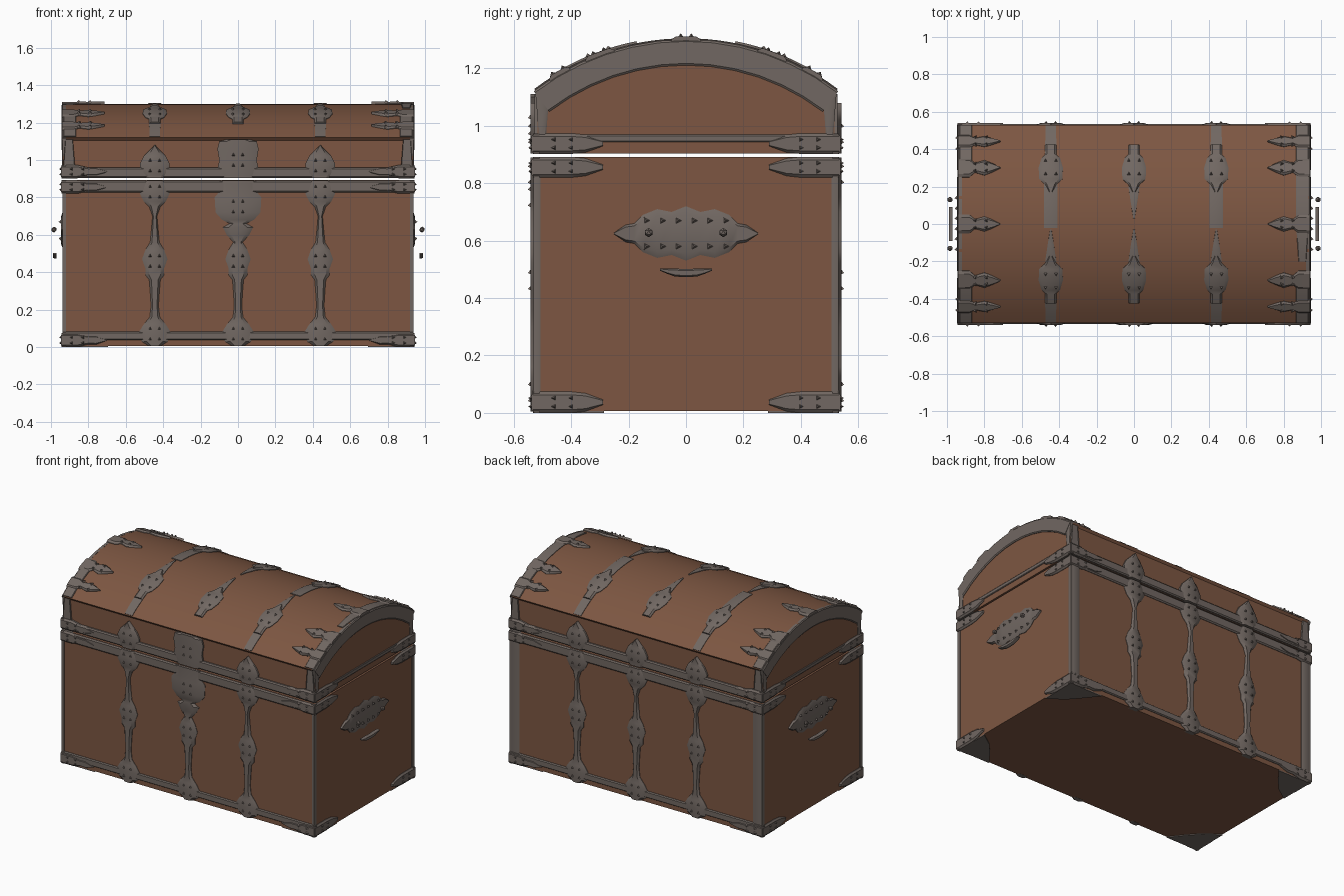
import bpy, bmesh, math
from mathutils import Vector

if "Cube" in bpy.data.objects:
    bpy.data.objects.remove(bpy.data.objects["Cube"])

def material(name, rgb):
    m = bpy.data.materials.new(name)
    m.diffuse_color = (*rgb, 1)
    m.use_nodes = True
    m.node_tree.nodes["Principled BSDF"].inputs["Base Color"].default_value = m.diffuse_color
    return m

WOOD = material("brown wood", (0.205, 0.094, 0.054))
METAL = material("grey metal", (0.165, 0.137, 0.122))
X, Y, R, ZC, TMAX = 0.935, 0.525, 0.87, 0.43, 0.655

def finish(name, bm, mat, smooth=True):
    bmesh.ops.recalc_face_normals(bm, faces=bm.faces)
    me = bpy.data.meshes.new(name)
    bm.to_mesh(me)
    bm.free()
    ob = bpy.data.objects.new(name, me)
    bpy.context.collection.objects.link(ob)
    me.materials.append(mat)
    if smooth:
        bpy.context.view_layer.objects.active = ob
        ob.select_set(True)
        bpy.ops.object.shade_smooth_by_angle(angle=math.radians(30))
        ob.select_set(False)
    return ob

# Surface placers: (across, along, height above surface) -> point
def wall(s, cx=0):                      # front (s=-1) / back (s=1), along z
    return lambda a, v, h: Vector((cx + a, s * (Y + h), v))
def wall_h(s, sx, z):                   # front / back, along x
    return lambda a, v, h: Vector((sx * v, s * (Y + h), z + a))
def end_h(s, sy, z):                    # ends, along y
    return lambda a, v, h: Vector((s * (X + h), sy * v, z + a))
def end_v(s, y):                        # ends, along z
    return lambda a, v, h: Vector((s * (X + h), y + a, v))
def arch(cx, s=1):                      # lid arch, v = y position
    def f(a, v, h):
        t = math.asin(max(-0.6092, min(0.6092, s * v / R)))
        return Vector((cx + a, (R + h) * math.sin(t), ZC + (R + h) * math.cos(t)))
    return f
def arch_h(sx, y):                      # lid arch, along x
    return lambda a, v, h: arch(sx * v)(0, y + a, h)
def rim(s):                             # arched edge on lid ends, v = angle
    def f(a, v, h):
        r = 0.826 + a
        return Vector((s * (X + h), r * math.sin(v), ZC + r * math.cos(v)))
    return f

def ribbon(bm, place, rows, h=0.012, step=0.08, inner=0.7, depth=0.015):
    """Closed raised plate; rows are (position, half width)."""
    pts = [rows[0]]
    for (v0, w0), (v1, w1) in zip(rows, rows[1:]):
        n = max(1, math.ceil(abs(v1 - v0) / step))
        pts += [(v0 + (v1 - v0) * i / n, w0 + (w1 - w0) * i / n) for i in range(1, n + 1)]
    rings = []
    for v, w in pts:
        w = max(w, 0.002)
        sec = [(-w, -depth), (-w, 0.003), (-w * inner, h), (w * inner, h), (w, 0.003), (w, -depth)]
        rings.append([bm.verts.new(place(a, v, k)) for a, k in sec])
    for p, q in zip(rings, rings[1:]):
        for i in range(6):
            j = (i + 1) % 6
            bm.faces.new((p[i], p[j], q[j], q[i]))
    bm.faces.new(rings[0])
    bm.faces.new(rings[-1])

def studs(bm, place, v, dv, da, h=0.012):
    """Four small three-sided spikes around a point."""
    for a, b in ((da, dv), (-da, dv), (da, -dv), (-da, -dv)):
        base = [bm.verts.new(place(a + 0.014 * math.cos(k), v + b + 0.016 * math.sin(k), h - 0.003))
                for k in (math.pi / 2, math.pi * 7 / 6, math.pi * 11 / 6)]
        tip = bm.verts.new(place(a, v + b, h + 0.012))
        bm.faces.new(base)
        for i in range(3):
            bm.faces.new((base[i], base[(i + 1) % 3], tip))

# Wooden box and domed lid
def prism(name, outline):
    bm = bmesh.new()
    f = bm.faces.new([bm.verts.new((-X, y, z)) for y, z in outline])
    ex = bmesh.ops.extrude_face_region(bm, geom=[f])
    bmesh.ops.translate(bm, vec=(2 * X, 0, 0),
                        verts=[g for g in ex["geom"] if isinstance(g, bmesh.types.BMVert)])
    return finish(name, bm, WOOD)

prism("box", [(-Y, 0.006), (Y, 0.006), (Y, 0.892), (-Y, 0.892)])
dome = [(R * math.sin(t), ZC + R * math.cos(t))
        for t in (TMAX - 2 * TMAX * i / 16 for i in range(17))]
prism("lid", [(-0.517, 0.903), (0.517, 0.903), (0.517, 1.105)] + dome + [(-0.517, 1.105)])

# Horizontal bands on front and back, thin strips on the ends
bm = bmesh.new()
for s in (-1, 1):
    for z, w in ((0.06, 0.022), (0.858, 0.032), (0.932, 0.028)):
        ribbon(bm, wall_h(s, 1, z), [(-X, w), (X, w)], 0.01, 3, 0.75)
    ribbon(bm, end_h(s, 1, 0.956), [(-Y, 0.013), (Y, 0.013)], 0.006, 3)
finish("bands", bm, METAL)

# Vertical corner edging: wide on the back, narrow on the ends
bm = bmesh.new()
for s in (-1, 1):
    ribbon(bm, wall(1, s * 0.903), [(0.01, 0.034), (0.89, 0.034)], 0.007, 3)
    for t in (-1, 1):
        ribbon(bm, end_v(s, t * 0.519), [(0.01, 0.012), (0.89, 0.012)], 0.004, 3)
finish("corner_edging", bm, METAL)

# Pointed corner brackets around the box and lid
bm = bmesh.new()
for s in (-1, 1):
    for t in (-1, 1):
        for z, w in ((0.037, 0.037), (0.856, 0.036), (0.938, 0.036)):
            ribbon(bm, wall_h(s, t, z), [(X + 0.008, w), (0.86, w), (0.80, w * 0.6), (0.76, w * 0.65), (0.70, 0)], 0.014)
            ribbon(bm, end_h(s, t, z), [(Y + 0.008, w), (0.40, w), (0.35, w * 0.85), (0.29, w * 0.25)], 0.012)
            studs(bm, wall_h(s, t, z), 0.86, 0.03, w * 0.4)
            studs(bm, end_h(s, t, z), 0.43, 0.03, w * 0.4, 0.009)
        # upright plates at the lid corners
        ribbon(bm, wall(s, t * 0.903), [(0.96, 0.032), (1.11, 0.02)], 0.0, 1, 0.9)
        ribbon(bm, end_v(s, t * 0.50), [(0.96, 0.012), (1.06, 0.02), (1.12, 0.025)], 0.006)
finish("corner_brackets", bm, METAL)

# Patches under the bottom corners
bm = bmesh.new()
for s in (-1, 1):
    for t in (-1, 1):
        out = [(X, Y), (X - 0.24, Y), (X - 0.17, Y - 0.09), (X - 0.1, Y - 0.17), (X, Y - 0.24)]
        f = bm.faces.new([bm.verts.new((s * x, t * y, 0.0)) for x, y in out])
        ex = bmesh.ops.extrude_face_region(bm, geom=[f])
        bmesh.ops.translate(bm, vec=(0, 0, 0.008),
                            verts=[g for g in ex["geom"] if isinstance(g, bmesh.types.BMVert)])
finish("bottom_patches", bm, METAL, False)

# Ornamental columns on front and back
foot = [(0.005, 0.03), (0.03, 0.07), (0.08, 0.085), (0.12, 0.06), (0.16, 0.027), (0.22, 0.02),
        (0.30, 0.025), (0.36, 0.03), (0.385, 0.05), (0.42, 0.05), (0.47, 0.068), (0.52, 0.05), (0.56, 0.025)]
neck = [(0.63, 0.018), (0.70, 0.012), (0.75, 0.03), (0.78, 0.06), (0.82, 0.08), (0.86, 0.07), (0.89, 0.05)]
lock = [(0.60, 0.06), (0.64, 0.08), (0.66, 0.045), (0.68, 0.085), (0.72, 0.12), (0.80, 0.125), (0.83, 0.1), (0.89, 0.1)]
crown = [(0.903, 0.05), (0.93, 0.075), (0.98, 0.08), (1.02, 0.06), (1.06, 0.02), (1.08, 0)]
hasp = [(0.903, 0.09), (0.95, 0.11), (1.0, 0.1), (1.06, 0.11), (1.10, 0.1), (1.11, 0.06)]
bm = bmesh.new()
for s in (-1, 1):
    for cx in (-0.445, 0, 0.44):
        p = wall(s, cx)
        mid = cx == 0 and s == -1
        ribbon(bm, p, foot + (lock if mid else neck), 0.016, inner=0.6)
        ribbon(bm, p, hasp if mid else crown, 0.016, inner=0.6)
        for z in (0.07, 0.46, 0.75 if mid else 0.83, 1.0 if mid else 0.97):
            studs(bm, p, z, 0.028, 0.025, 0.014)
finish("columns", bm, METAL)

# Straps and ornaments over the lid
badge = [(0.17, 0.008), (0.21, 0.03), (0.24, 0.062), (0.30, 0.065), (0.35, 0.05), (0.37, 0.03), (0.42, 0.03)]
spike = [(0.03, 0.004), (0.10, 0.015), (0.20, 0.03)]
strip = [(-0.02, 0.036), (0.2, 0.036), (0.42, 0.03)]
bm = bmesh.new()
for s in (-1, 1):
    for cx in (-0.445, 0, 0.44):
        p = arch(cx, s)
        ribbon(bm, p, badge, 0.012, 0.04)
        ribbon(bm, p, spike if cx == 0 or s == -1 else strip, 0.004, 0.04, 0.9)
        if cx:
            ribbon(bm, p, [(0.42, 0.03), (0.525, 0.028)], 0.003, 0.04, 0.9)
        studs(bm, p, 0.30, 0.035, 0.028, 0.01)
finish("lid_straps", bm, METAL)

# Lid end trim: arched rims, pointed ornaments and edge strips
bm = bmesh.new()
for s in (-1, 1):
    ribbon(bm, rim(s), [(-TMAX, 0.045), (TMAX, 0.045)], 0.008, 0.11, 0.85)
    for y in (-0.44, -0.3, 0, 0.3, 0.44):
        w = 0.05 if abs(y) != 0.44 else 0.035
        p = arch_h(s, y)
        ribbon(bm, p, [(X + 0.006, w), (0.88, w), (0.85, w * 0.5), (0.80, w * 0.8), (0.76, w * 0.5), (0.715, 0)], 0.012)
        studs(bm, p, 0.82, 0.03, 0.018, 0.01)
    ribbon(bm, arch_h(s, 0), [(X, 0.02), (0.92, 0.02)], 0.01)
    for t in (-1, 1):
        ribbon(bm, arch(s * 0.90, t), [(0.32, 0.034), (0.525, 0.034)], 0.006, 0.04, 0.9)
ribbon(bm, arch(0.90), [(-0.2, 0.02), (0.0, 0.034), (0.34, 0.034)], 0.005, 0.04, 0.9)
finish("lid_end_trim", bm, METAL)

# Handle plates on the ends
plate = [(-0.25, 0.003), (-0.21, 0.03), (-0.18, 0.035), (-0.15, 0.065), (-0.10, 0.085), (-0.05, 0.075), (0, 0.095)]
plate += [(-v, w) for v, w in plate[-2::-1]]
bm = bmesh.new()
for s in (-1, 1):
    p = end_h(s, 1, 0.625)
    ribbon(bm, p, plate, 0.012, inner=0.75)
    for v in (-0.11, 0, 0.11):
        studs(bm, p, v, 0.028, 0.045)
finish("handle_plates", bm, METAL)

# Handle grips and pivots
bm = bmesh.new()
for s in (-1, 1):
    curve = lambda a, v, h, s=s: Vector((s * (0.978 + h), v, 0.487 + a + 1.5 * v * v))
    ribbon(bm, curve, [(-0.09, 0.004), (-0.04, 0.014), (0.04, 0.014), (0.09, 0.004)], 0.012, 0.03, 0.6, 0.008)
    for t in (-1, 1):
        o = bmesh.ops.create_icosphere(bm, subdivisions=1, radius=0.016)["verts"]
        bmesh.ops.translate(bm, verts=o, vec=(s * 0.984, t * 0.13, 0.628))
finish("handles", bm, METAL)
